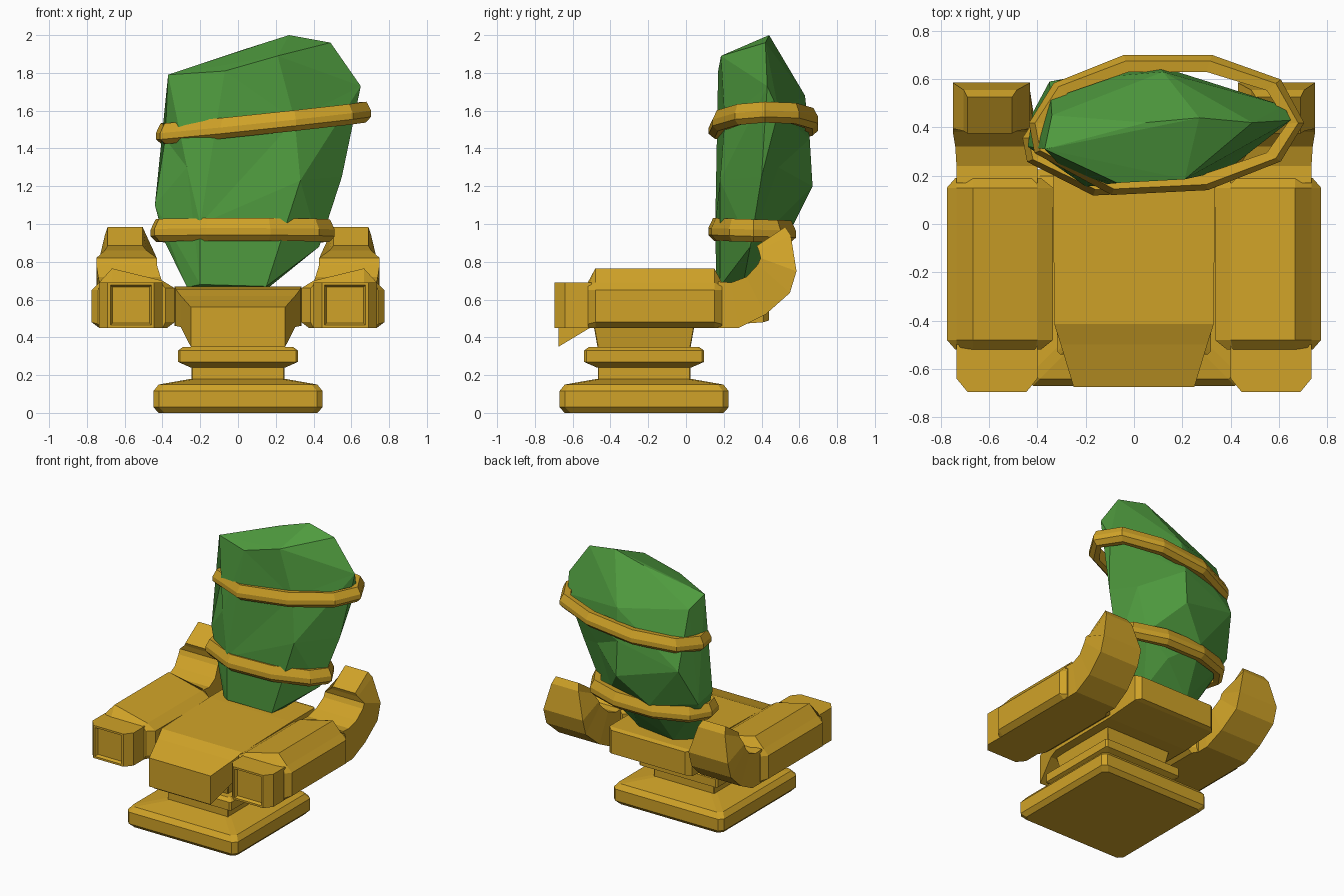
import bpy, bmesh
from mathutils import Vector

if "Cube" in bpy.data.objects:
    bpy.data.objects.remove(bpy.data.objects["Cube"])


def material(name, col):
    m = bpy.data.materials.new(name)
    m.diffuse_color = (*col, 1)
    m.use_nodes = True
    m.node_tree.nodes["Principled BSDF"].inputs["Base Color"].default_value = m.diffuse_color
    return m


GOLD = material("gold", (0.63, 0.365, 0.021))
GREEN = material("crystal green", (0.08, 0.335, 0.05))


def finish(name, bm, mat):
    bmesh.ops.recalc_face_normals(bm, faces=bm.faces)
    me = bpy.data.meshes.new(name)
    bm.to_mesh(me)
    bm.free()
    me.materials.append(mat)
    ob = bpy.data.objects.new(name, me)
    bpy.context.collection.objects.link(ob)
    return ob


def loft(name, rings, mat=GOLD, closed=False, inset=None):
    """Skin a row of point rings; inset = (which cap, width, depth)."""
    bm = bmesh.new()
    vs = [[bm.verts.new(p) for p in r] for r in rings]
    n = len(vs[0])
    for i in range(len(vs) if closed else len(vs) - 1):
        a, b = vs[i], vs[(i + 1) % len(vs)]
        for j in range(n):
            k = (j + 1) % n
            bm.faces.new((a[j], a[k], b[k], b[j]))
    if not closed:
        caps = [bm.faces.new(vs[0]), bm.faces.new(vs[-1])]
        if inset:
            bmesh.ops.recalc_face_normals(bm, faces=bm.faces)
            f = caps[inset[0]]
            bmesh.ops.inset_region(bm, faces=[f], thickness=inset[1])
            bmesh.ops.inset_region(bm, faces=[f], thickness=0.015, depth=inset[2])
    return finish(name, bm, mat)


def square(h, z, c, cy=-0.222):
    """Square outline with cut corners."""
    d = h - c
    return [(x, y + cy, z) for x, y in ((d, -h), (h, -d), (h, d), (d, h),
                                        (-d, h), (-h, d), (-h, -d), (-d, -h))]


# Pedestal: plinth, neck and collar
loft("plinth", [square(h, z, 0.03) for z, h in
                ((0, .42), (.03, .448), (.115, .448), (.15, .42), (.18, .25))])
loft("neck", [square(h, z, 0.004) for z, h in ((.17, .245), (.25, .245))])
loft("collar", [square(h, z, 0.012) for z, h in
                ((.24, .25), (.27, .318), (.33, .318), (.35, .29))])
loft("upper_neck", [square(h, z, 0.004) for z, h in ((.34, .245), (.48, .27))])

# Seat with sloping front apron and rear block
loft("seat", [[(-w, y, b), (w, y, b), (w, y, t), (-w, y, t)] for y, w, b, t in
              ((-.675, .25, .35, .56), (-.50, .303, .455, .62), (-.415, .33, .46, .655),
               (.14, .335, .46, .67), (.41, .335, .48, .67), (.44, .30, .49, .66))])

# Armrests, built on both sides
FULL = [(.335, .48), (.375, .45), (.735, .45), (.775, .48), (.775, .65),
        (.735, .69), (.667, .765), (.40, .70), (.335, .66)]
ENDS = [(.385, .48), (.40, .45), (.73, .45), (.74, .47), (.74, .65),
        (.735, .67), (.667, .69), (.41, .69), (.385, .66)]
for s, side in ((-1, "left"), (1, "right")):
    loft(side + "_armrest", [[(s * x, y, z) for x, z in sec] for y, sec in
                             ((-.52, ENDS), (-.48, FULL), (.15, FULL), (.19, ENDS))])
    # Front grip with recessed panel
    loft(side + "_grip", [[(s * x, y, z) for x, z in ((a, b), (c, b), (c, t), (a, t))]
                          for y, a, c, b, t in ((-.50, .40, .735, .45, .69),
                                                (-.64, .40, .735, .45, .69),
                                                (-.695, .445, .69, .45, .69))],
         inset=(1, 0.02, -0.02))
    # Rear horn curling up: (outer y, z), (inner y, z), inner x, outer x
    horn = ((.17, .45, .17, .695, .40, .735), (.28, .45, .24, .69, .40, .735),
            (.42, .52, .32, .72, .41, .74), (.55, .635, .38, .785, .43, .75),
            (.585, .75, .395, .82, .43, .75), (.555, .94, .385, .86, .485, .705),
            (.525, .985, .375, .885, .505, .69))
    loft(side + "_horn", [[(s * a, oy, oz), (s * b, oy, oz), (s * b, iy, iz), (s * a, iy, iz)]
                          for oy, oz, iy, iz, a, b in horn])

# Faceted crystal backrest: convex hull, then some corners pushed in as dents
ROCK = [(-.27, .22, .665), (-.2, .16, .68), (.15, .18, .67), (.17, .30, .67), (-.15, .36, .68),
        (-.39, .32, .91), (.43, .34, .88), (.10, .47, .86), (-.20, .155, 1.0),
        (-.44, .32, 1.1), (-.42, .46, 1.05), (-.1, .57, 1.0), (.30, .55, 1.0),
        (.33, .18, 1.23), (.55, .40, 1.25), (.10, .67, 1.2), (.40, .58, 1.25),
        (-.27, .185, 1.3), (-.40, .30, 1.42), (-.35, .59, 1.32), (.10, .655, 1.45),
        (.65, .43, 1.73), (.62, .49, 1.6), (.12, .63, 1.68), (-.18, .18, 1.53),
        (.30, .18, 1.55), (-.37, .31, 1.79), (-.34, .45, 1.72), (-.07, .17, 1.81),
        (.21, .185, 1.89), (.27, .44, 2.0), (.05, .42, 1.93), (.49, .42, 1.96), (.42, .32, 1.85)]
DENTS = {12: (.28, .47, 1.0), 16: (.38, .49, 1.3), 18: (-.385, .36, 1.45),
         24: (-.17, .205, 1.53), 17: (-.27, .205, 1.3), 25: (.30, .205, 1.55)}
bm = bmesh.new()
pts = [bm.verts.new(p) for p in ROCK]
bmesh.ops.convex_hull(bm, input=pts)
for i, p in DENTS.items():
    pts[i].co = p
bmesh.ops.delete(bm, geom=[v for v in bm.verts if not v.link_faces], context='VERTS')
finish("crystal_backrest", bm, GREEN)

# Gold bands round the crystal
LOOP = [(-1, .03), (-.82, .6), (-.31, 1), (.33, 1), (.83, .65), (1, .03),
        (.83, -.52), (.3, -.93), (-.4, -1), (-.96, -.4)]


def band(name, cx, cy, cz, rx, ry, h, tilt_x, tilt_y):
    rings = []
    for u, v in LOOP:
        ring = []
        for d, dz in ((0, -.5), (0, .1), (.025, 1), (.07, .9), (.07, -.9), (.03, -1)):
            x, y = u * (rx - d), v * (ry - d)
            ring.append(Vector((cx + x, cy + y, cz + x * tilt_x + y * tilt_y + dz * h)))
        rings.append(ring)
    loft(name, rings, closed=True)


band("lower_band", .025, .35, .965, .487, .232, .06, 0, -.03)
band("upper_band", .135, .41, 1.535, .57, .29, .055, .105, .02)
